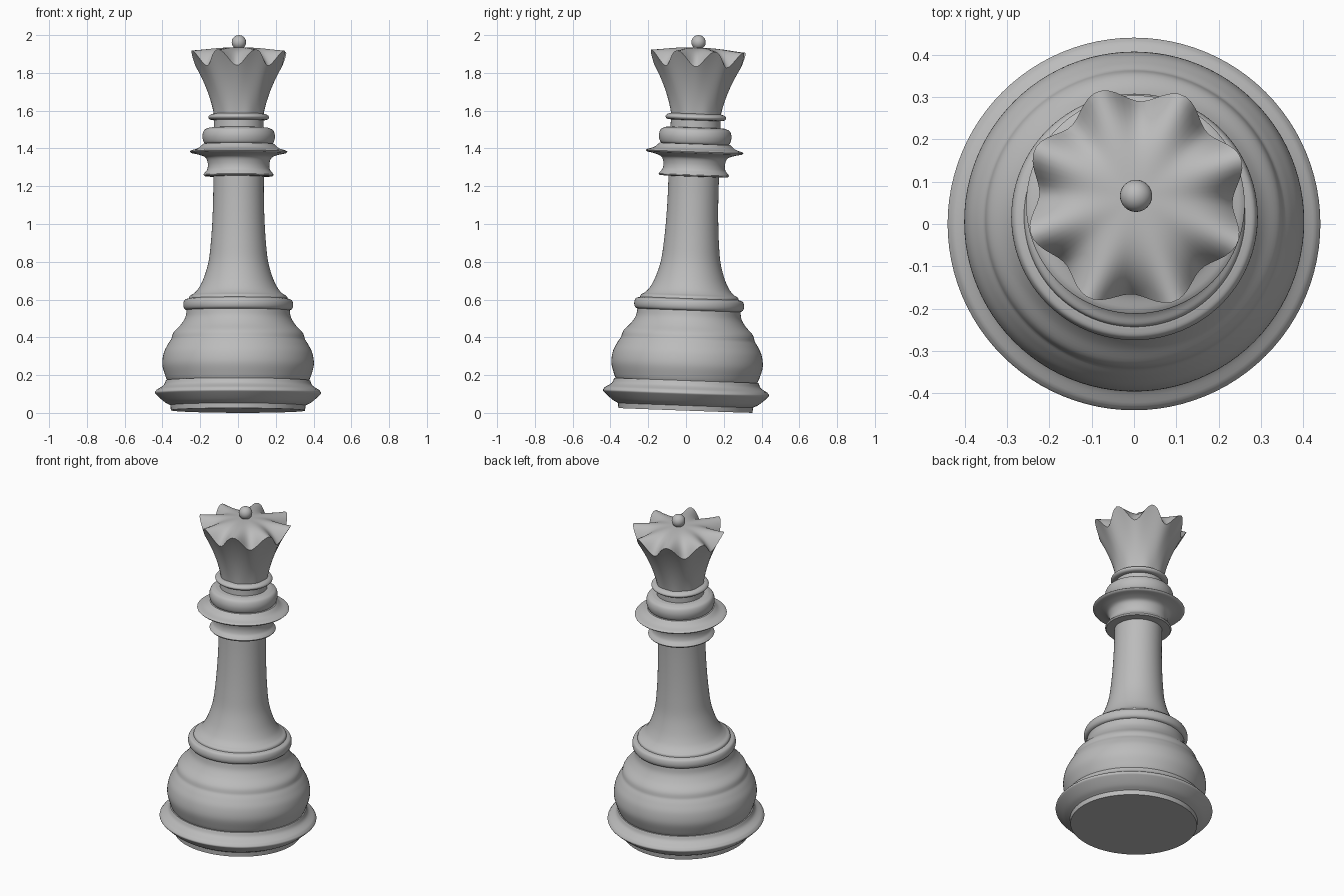
import bpy, bmesh, math
from mathutils import Matrix, Vector

if "Cube" in bpy.data.objects:
    bpy.data.objects.remove(bpy.data.objects["Cube"])

SIDES = 96
# the whole piece leans slightly backward about its foot
LEAN = (Matrix.Translation((0, 0, 0.105))
        @ Matrix.Rotation(math.radians(0.15), 4, 'Y')
        @ Matrix.Rotation(math.radians(-2.05), 4, 'X')
        @ Matrix.Translation((0, 0, -0.105)))

grey = bpy.data.materials.new("plain_grey")
grey.use_nodes = True
grey.diffuse_color = (0.5, 0.5, 0.5, 1)
grey.node_tree.nodes["Principled BSDF"].inputs["Base Color"].default_value = (0.5, 0.5, 0.5, 1)


def spline(points, steps=5):
    """Smooth curve through the points."""
    p = [Vector(q) for q in points]
    p = [2 * p[0] - p[1]] + p + [2 * p[-1] - p[-2]]
    out = []
    for a, b, c, d in zip(p, p[1:], p[2:], p[3:]):
        for i in range(steps):
            t = i / steps
            out.append(0.5 * (2 * b + (c - a) * t + (2 * a - 5 * b + 4 * c - d) * t * t
                              + (3 * b - a - 3 * c + d) * t ** 3))
    return out + [p[-2]]


def skin(name, rings):
    """Join rings of points into a closed, smooth-shaded solid."""
    bm = bmesh.new()
    loops = [[bm.verts.new(co) for co in ring] for ring in rings]
    for low, high in zip(loops, loops[1:]):
        for i in range(SIDES):
            j = (i + 1) % SIDES
            bm.faces.new((low[i], low[j], high[j], high[i]))
    bm.faces.new(loops[0][::-1])
    bm.faces.new(loops[-1])
    mesh = bpy.data.meshes.new(name)
    bm.to_mesh(mesh)
    bm.free()
    finish(bpy.data.objects.new(name, mesh))


def finish(obj):
    if not obj.users_collection:
        bpy.context.collection.objects.link(obj)
    obj.data.materials.append(grey)
    obj.data.transform(LEAN)
    bpy.ops.object.select_all(action='DESELECT')
    obj.select_set(True)
    bpy.context.view_layer.objects.active = obj
    bpy.ops.object.shade_smooth_by_angle(angle=math.radians(35))


def circle(r, z):
    return [(r * math.cos(a), r * math.sin(a), z)
            for a in (math.tau * i / SIDES for i in range(SIDES))]


def lathe(name, *curves):
    """Turned part; each curve is smooth, with a crease where curves meet."""
    pts = []
    for curve in curves:
        pts += spline(curve)[1 if pts else 0:]
    skin(name, [circle(r, z) for r, z in pts])


# foot with its sharp flange
lathe("foot", [(0.355, 0.013), (0.358, 0.04)],
      [(0.358, 0.04), (0.39, 0.058), (0.43, 0.093), (0.44, 0.107), (0.43, 0.122)],
      [(0.43, 0.122), (0.395, 0.145), (0.382, 0.172)])
# rounded belly and its stepped shoulder
lathe("belly", [(0.372, 0.165), (0.385, 0.195), (0.401, 0.255), (0.394, 0.315),
                (0.373, 0.36), (0.354, 0.39)],
      [(0.354, 0.39), (0.342, 0.425), (0.305, 0.465), (0.28, 0.505), (0.272, 0.55)])
# ring round the bottom of the stem
lathe("stem_ring", [(0.262, 0.54), (0.284, 0.55), (0.291, 0.572), (0.284, 0.597), (0.262, 0.606)])
# flared stem
lathe("stem", [(0.262, 0.6), (0.257, 0.618), (0.235, 0.632), (0.21, 0.66), (0.183, 0.715),
               (0.158, 0.8), (0.146, 0.9), (0.138, 1.02), (0.134, 1.15), (0.134, 1.27)])
# spool-shaped collar with wide brim
lathe("collar", [(0.134, 1.252), (0.18, 1.254)], [(0.18, 1.254), (0.186, 1.262), (0.18, 1.271)],
      [(0.18, 1.271), (0.166, 1.29), (0.163, 1.32), (0.174, 1.351), (0.205, 1.366), (0.25, 1.376)],
      [(0.25, 1.376), (0.258, 1.384), (0.25, 1.39)],
      [(0.25, 1.39), (0.215, 1.402), (0.187, 1.425)])
# rounded cushion
lathe("cushion", [(0.16, 1.42), (0.183, 1.43), (0.192, 1.465), (0.183, 1.497), (0.158, 1.51)],
      [(0.158, 1.51), (0.14, 1.512)])
# neck and thin ring beneath the crown
lathe("neck", [(0.132, 1.5), (0.132, 1.6)])
lathe("neck_ring", [(0.13, 1.55), (0.152, 1.554), (0.161, 1.566), (0.152, 1.578), (0.132, 1.585)])


# eight-pointed crown: scalloped flare closed by a gently domed lid
def wave(a):
    return math.cos(8 * (a - math.radians(20)))


def flare(t):
    return 0.132 + 0.048 * t + 0.066 * t * t


rings = []
for k in range(17):
    t = k / 16
    ring = []
    for i in range(SIDES):
        a = math.tau * i / SIDES
        r = flare(t) + wave(a) * (0.002 + 0.016 * t * t)
        z = 1.575 + t * (0.3 + 0.042 * wave(a))
        ring.append((r * math.cos(a), r * math.sin(a), z))
    rings.append(ring)
for k in range(15, 0, -1):
    t = k / 16
    ring = []
    for i in range(SIDES):
        a = math.tau * i / SIDES
        r = t * (flare(1) + wave(a) * 0.018 * t * t)
        z = 1.875 + 0.042 * wave(a) * t ** 4 + 0.06 * (1 - t ** 3)
        ring.append((r * math.cos(a), r * math.sin(a), z))
    rings.append(ring)
skin("crown", rings)

# little ball on a short peg
lathe("peg", [(0.03, 1.925), (0.019, 1.935), (0.018, 1.96)])
bpy.ops.mesh.primitive_uv_sphere_add(segments=32, ring_count=16, radius=0.038)
ball = bpy.context.object
ball.name = "ball"
ball.data.transform(Matrix.Translation((0, 0, 1.963)))
finish(ball)
